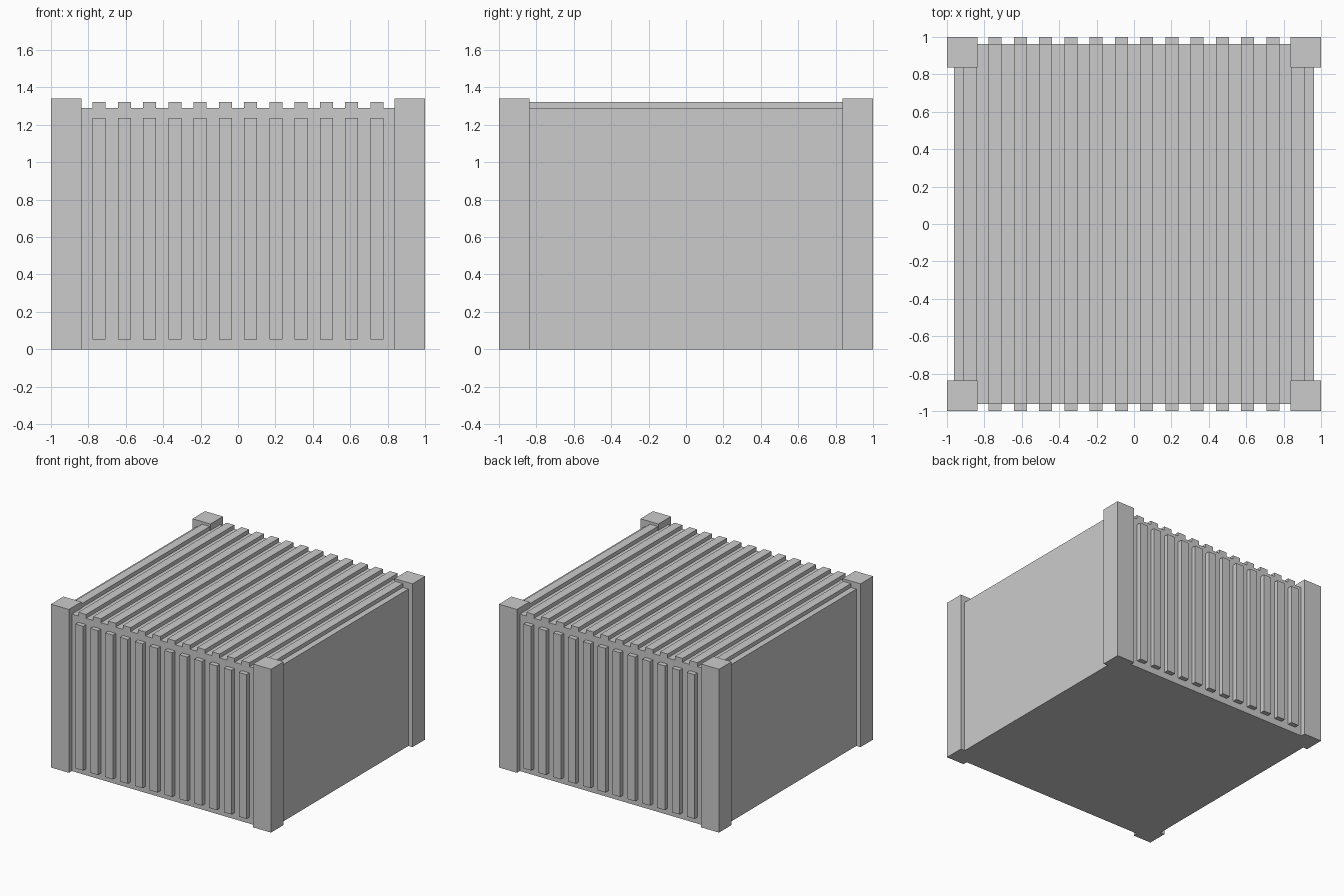
import bpy

if "Cube" in bpy.data.objects:
    bpy.data.objects.remove(bpy.data.objects["Cube"])

POST, POST_H = 0.163, 1.342
BODY, BODY_H = 0.962, 1.289
SLAT_W, PITCH = 0.07, 0.135


def box(name, lo, hi):
    """Axis-aligned box between two corners."""
    size = [b - a for a, b in zip(lo, hi)]
    mid = [(a + b) / 2 for a, b in zip(lo, hi)]
    bpy.ops.mesh.primitive_cube_add(size=1, location=mid)
    ob = bpy.context.object
    ob.name = name
    ob.scale = size
    bpy.ops.object.transform_apply(location=False, rotation=False, scale=True)
    return ob


# Crate body
box("crate_body", (-BODY, -BODY, 0), (BODY, BODY, BODY_H))

# Corner posts
c = 1 - POST / 2
for sx, side in ((-1, "left"), (1, "right")):
    for sy, end in ((-1, "front"), (1, "back")):
        box(f"{end}_{side}_post",
            (sx * c - POST / 2, sy * c - POST / 2, 0),
            (sx * c + POST / 2, sy * c + POST / 2, POST_H))

# Lid slats run front to back; the outermost pair tucks under the posts
for i in range(14):
    x = (i - 6.5) * PITCH
    x0, x1 = x - SLAT_W / 2, x + SLAT_W / 2
    box(f"lid_slat_{i + 1}", (x0, -BODY, BODY_H), (x1, BODY, 1.321))
    # Upright slats on front and back, between the posts
    if 0 < i < 13:
        box(f"front_slat_{i}", (x0, -1, 0.053), (x1, -BODY, 1.238))
        box(f"back_slat_{i}", (x0, BODY, 0.053), (x1, 1, 1.238))
